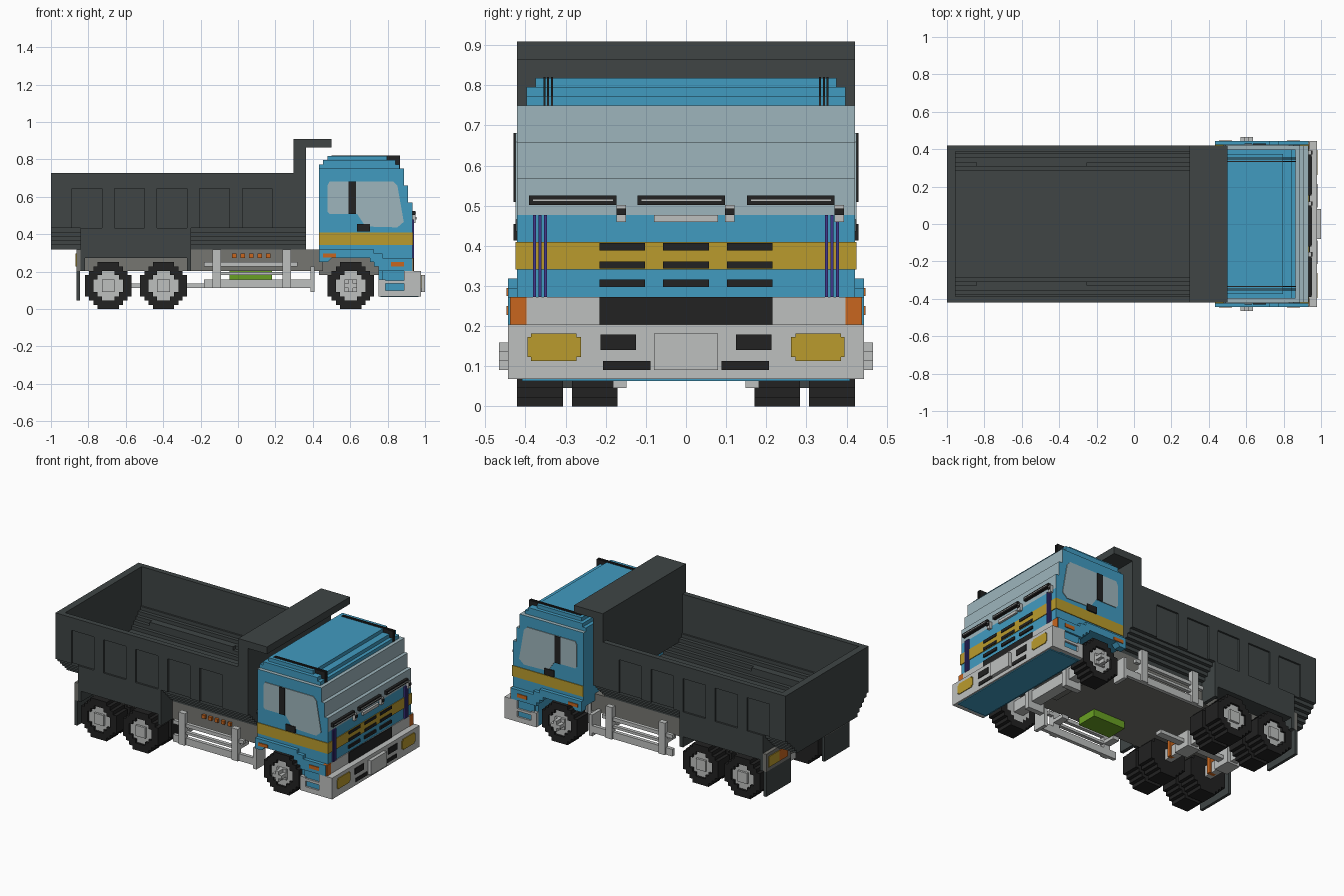
import bpy
import bmesh
from mathutils import Matrix, Vector

if "Cube" in bpy.data.objects:
    bpy.data.objects.remove(bpy.data.objects["Cube"], do_unlink=True)

UNIT = 1 / 44      # edge of one block
W = 18.5           # half width of the truck, in blocks
PLATE = 0.2        # thickness of painted details


def material(name, red, green, blue):
    mat = bpy.data.materials.new(name)
    mat.use_nodes = True
    colour = (red, green, blue, 1)
    mat.diffuse_color = colour
    mat.node_tree.nodes["Principled BSDF"].inputs["Base Color"].default_value = colour
    return mat


blue = material("cab blue", .053, .328, .527)
dark = material("bed charcoal", .05, .06, .06)
gold = material("gold", .49, .33, .026)
grey = material("light grey", .515, .527, .52)
glass = material("pale glass", .337, .462, .503)
black = material("black", .016, .016, .016)
orange = material("orange", .578, .133, .013)
green = material("green", .141, .352, .017)
purple = material("purple", .053, .038, .262)
brown = material("chassis grey", .18, .18, .165)


def finish(name, bm, mat):
    bmesh.ops.scale(bm, vec=Vector((UNIT, UNIT, UNIT)), verts=bm.verts)
    bmesh.ops.recalc_face_normals(bm, faces=bm.faces)
    mesh = bpy.data.meshes.new(name)
    bm.to_mesh(mesh)
    bm.free()
    mesh.materials.append(mat)
    obj = bpy.data.objects.new(name, mesh)
    bpy.context.collection.objects.link(obj)
    return obj


def add_box(bm, x, y, z):
    spans = [(min(s), max(s)) for s in (x, y, z)]
    centre = Vector([(a + b) / 2 for a, b in spans])
    size = Vector([b - a for a, b in spans])
    bmesh.ops.create_cube(bm, size=1, matrix=Matrix.Translation(centre) @ Matrix.Diagonal(size).to_4x4())


def block(name, mat, x, y, z, both=False):
    """One box; a single y number means symmetric, both adds the mirrored side."""
    bm = bmesh.new()
    span = y if isinstance(y, tuple) else (-y, y)
    add_box(bm, x, span, z)
    if both:
        add_box(bm, x, (-span[0], -span[1]), z)
    return finish(name, bm, mat)


def disc(name, mat, x, y, outer, inner=-1):
    """Blocky wheel disc or ring on both sides, built row by row."""
    bm = bmesh.new()
    for j in range(-5, 6):
        cells = [i for i in range(-5, 6) if inner < i * i + j * j <= outer]
        runs = []
        for i in cells:
            if runs and runs[-1][1] == i:
                runs[-1][1] = i + 1
            else:
                runs.append([i, i + 1])
        for a, b in runs:
            for side in (-1, 1):
                add_box(bm, (x + a - .5, x + b - .5), (side * y[0], side * y[1]), (j + 5, j + 6))
    return finish(name, bm, mat)


def side_panel(name, mat, points, y, depth):
    """Thin outline panel on both sides."""
    bm = bmesh.new()
    for side in (-1, 1):
        face = bm.faces.new([bm.verts.new((px, side * y, pz)) for px, pz in points])
        new = bmesh.ops.extrude_face_region(bm, geom=[face])["geom"]
        moved = [v for v in new if isinstance(v, bmesh.types.BMVert)]
        bmesh.ops.translate(bm, vec=Vector((0, side * depth, 0)), verts=moved)
    return finish(name, bm, mat)


# Tipper bed: stepped floor, walls with sunken panels, front wall and canopy
for z in range(14, 21):
    outer = min(W, W - 19 + z)
    layer = (z, z + 1)
    if z < 16:
        block("bed floor", dark, x=(-44, 16), y=outer, z=layer)
    else:
        block("bed step", dark, x=(-44, 16), y=(z - 3.5, min(outer, W - .5)), z=layer, both=True)
        block("tailgate step", dark, x=(-44, -42), y=outer, z=layer)
block("bed wall", dark, x=(-44, 16), y=(W - 1.5, W - .5), z=(19, 32), both=True)
block("bed wall top rail", dark, x=(-44, 16), y=(W - .5, W), z=(28.4, 32), both=True)
pillars = [(-44, -39), (8, 16)] + [(start, start + 3) for start in range(-32, 0, 10)]
for pillar in pillars:
    block("bed pillar", dark, x=pillar, y=(W - .5, W), z=(19, 28.4), both=True)
block("tailgate", dark, x=(-44, -42), y=W, z=(19, 32))
block("bed front wall", dark, x=(13, 16), y=W, z=(19, 40))
block("bed canopy", dark, x=(13, 22), y=W, z=(38, 40))

# Rear fenders, mudflaps and tail lamps
block("rear fender", dark, x=(-37, -11), y=(13.5, W), z=(12, 19), both=True)
for end in ((-37, -36), (-12, -11)):
    block("fender leg", dark, x=end, y=(13.5, W), z=(9, 12), both=True)
block("mudflap", dark, x=(-38, -37.2), y=(7.5, W), z=(2, 9), both=True)
block("lamp panel", brown, x=(-38, -37), y=(7.5, W), z=(9, 14), both=True)
block("gold tail lamp", gold, x=(-38.2, -38), y=(13, W - 1), z=(10, 13), both=True)
block("orange tail lamp", orange, x=(-38.2, -38), y=(9, 13), z=(10, 13), both=True)

# Chassis, axles and drive shaft
block("chassis", brown, x=(-37, 20), y=13.5, z=(9, 14))
block("front chassis", brown, x=(19, 34), y=7.5, z=(8, 12))
block("drive shaft", grey, x=(-31, -8), y=1, z=(5, 6))
for x in (-30.5, -17.5):
    block("rear axle", grey, x=(x - 1, x + 1), y=8, z=(4, 7))
    block("differential", grey, x=(x - 2, x + 2), y=2.5, z=(3.5, 8))
    block("brake cylinder", orange, x=(x - .5, x + 1.5), y=(5, 6), z=(4, 9), both=True)
block("front axle", grey, x=(25, 28), y=14, z=(4, 7))
block("axle bracket", grey, x=(24, 29), y=(6.5, 8), z=(2, 8), both=True)

# Side guards, tank and valves
block("guard top bar", grey, x=(-8, 14), y=(W - 2, W - 1), z=(10, 11), both=True)
block("guard middle bar", grey, x=(-6, 12), y=(W - 2, W - 1), z=(8, 8.7), both=True)
block("guard lower bar", grey, x=(-8, 17), y=(W - 2, W - 1), z=(5, 7), both=True)
for x in (-6, 10.5):
    block("guard post", grey, x=(x, x + 2), y=(W - 2, W - .5), z=(5, 14), both=True)
    block("guard bracket", grey, x=(x, x + 2), y=(13, W - 1), z=(8, 9), both=True)
block("front mudflap", grey, x=(17, 18), y=(13.5, W - 1), z=(4, 10), both=True)
block("green tank", green, x=(-2, 8), y=(-12, -6), z=(7, 9))
for x in range(-1, 8, 2):
    block("orange valve", orange, x=(x - .4, x + .6), y=(-14.2, -13.5), z=(12, 13))

# Wheels: single in front, double behind
for x in (26.5, -17.5, -30.5):
    disc("tyre", black, x, (13.5, W), 30, 10)
    disc("wheel hub", grey, x, (13.5, W - .6), 10)
    block("hub cap", grey, x=(x - 1.5, x + 1.5), y=(W - 1, W), z=(4, 7), both=True)
    if x < 0:
        disc("inner tyre", black, x, (7.5, 12.5), 30)
for half_x, half_z in ((1.5, .5), (.5, 1.5)):
    block("front hub cross", grey, x=(26.5 - half_x, 26.5 + half_x), y=(W, W + 2),
          z=(5.5 - half_z, 5.5 + half_z), both=True)

# Cab body with wheel arch
block("cab body", blue, x=(19, 41), y=W, z=(12, 21))
block("cab nose", blue, x=(33, 41), y=W, z=(3, 12))
side_panel("wheel arch lip", blue, [(19, 11), (21, 11), (22, 12), (31, 12), (31, 11), (32, 11),
           (32, 10), (33, 10), (33, 9), (41, 9), (41, 12), (34, 12), (34, 13), (32, 13),
           (32, 14), (19, 14)], W - 1, 2)

# Windscreen rises in steps; glass on faces turned forward or up
for depth, z in ((41, (21, 25)), (40, (25, 29)), (39, (29, 33))):
    cab = block("upper cab", blue, x=(19, depth), y=W, z=z)
    cab.data.materials.append(glass)
    for poly in cab.data.polygons:
        if poly.normal.x > .5 or poly.normal.z > .5:
            poly.material_index = 1
block("roof base", blue, x=(19, 38), y=W - 1, z=(33, 34))
block("roof middle", blue, x=(20, 37), y=W - 1, z=(34, 35))
block("roof top", blue, x=(21, 35), y=W - 2, z=(35, 36))
for y in (14.6, 15, 15.4):
    block("roof rib", black, x=(22, 38.1), y=(y, y + .22), z=(33, 36.1), both=True)

# Side windows, handle and stripe
side_panel("side window", glass, [(21, 23), (21.5, 22.4), (28, 22.4), (30, 19.4), (37.5, 19.2),
           (39, 20.5), (37.5, 29), (36.5, 30), (21.5, 30), (21, 29)], W, PLATE)
block("window divider", black, x=(26, 27.8), y=(W, W + 2 * PLATE), z=(22.4, 30), both=True)
block("door handle", black, x=(28, 31), y=(W, W + 2 * PLATE), z=(18.2, 20), both=True)
block("gold stripe", gold, x=(19.1, 41 + PLATE), y=W + PLATE, z=(15, 18))
block("rear marker", orange, x=(20, 23), y=(W + 1, W + 1 + PLATE), z=(12.1, 13), both=True)
block("side marker", orange, x=(36, 39), y=(W + 1, W + 1.2), z=(10, 11), both=True)
block("corner lamp", orange, x=(40, 41.3), y=(W - 1, W + .8), z=(9, 12), both=True)

# Front grille and trim
block("grille band", grey, x=(41, 41 + PLATE), y=W - 1, z=(9, 12))
block("main grille", black, x=(41, 41.4), y=9.5, z=(9, 12))
for y in (-7, 0, 7):
    for z in (13, 15, 17):
        block("grille slot", black, x=(41, 41.4), y=(y - 2.5, y + 2.5), z=(z + .1, z + .9))
for y in (15.4, 16, 16.6):
    block("purple trim", purple, x=(41, 41.4), y=(y - .15, y + .15), z=(12, 21), both=True)
block("front handle", grey, x=(41, 41.6), y=3.5, z=(20.2, 21))

# Wipers
for y in (-12.4, -.5, 11.5):
    block("wiper blade", black, x=(41, 41.8), y=(y - 4.8, y + 4.8), z=(22.1, 23.1))
    block("wiper strip", grey, x=(41.8, 41.9), y=(y - 4.4, y + 4.4), z=(22.5, 22.7))
    block("wiper arm", grey, x=(41, 41.8), y=(y + 4.8, y + 5.8), z=(20.2, 22.1))
    block("wiper joint", black, x=(41.8, 42), y=(y + 4.8, y + 5.8), z=(21, 21.7))

# Bumper, lamps and cab steps
block("bumper", grey, x=(39, 43), y=W + 1, z=(3, 9))
block("bumper sill", grey, x=(33, 39), y=(W - 1, W + 1), z=(3, 4.4), both=True)
block("step riser", grey, x=(33, 34.7), y=(W - 1, W + 1), z=(4.4, 7), both=True)
block("step well", blue, x=(34, 39), y=(W, W + .5), z=(4, 9), both=True)
block("cab step", grey, x=(34, 39), y=(W, W + 1), z=(6, 6.7), both=True)
block("underside plate", blue, x=(33.5, 42.5), y=W - .5, z=(3 - PLATE, 3))
block("bumper centre panel", grey, x=(43, 44), y=3.5, z=(4, 8))
block("headlamp", gold, x=(43, 43 + PLATE), y=(11.5, 17.4), z=(5.4, 7.6), both=True)
block("headlamp core", gold, x=(43, 43 + PLATE), y=(12, 17), z=(5, 8), both=True)
block("fog lamp", black, x=(43, 43 + PLATE), y=(5.5, 9.4), z=(6.2, 7.9), both=True)
block("bumper vent", black, x=(43, 43 + PLATE), y=(3.9, 9.1), z=(4, 5), both=True)
